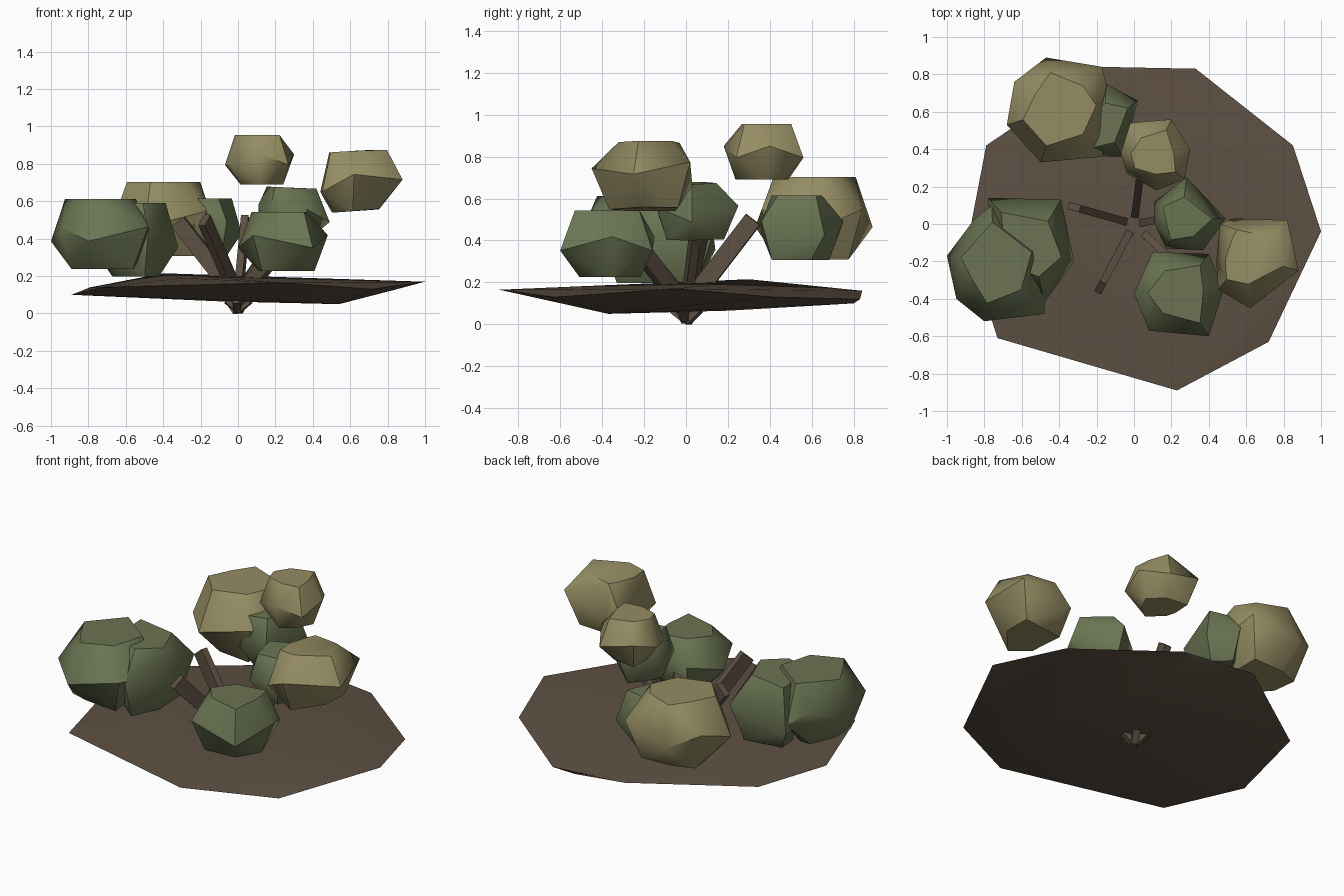
import bpy, bmesh, math
from mathutils import Vector

cube = bpy.data.objects.get("Cube")
if cube:
    bpy.data.objects.remove(cube)


def material(name, colour):
    mat = bpy.data.materials.new(name)
    mat.use_nodes = True
    mat.diffuse_color = (*colour, 1)
    mat.node_tree.nodes["Principled BSDF"].inputs["Base Color"].default_value = (*colour, 1)
    return mat


olive = material("olive yellow", (.30, .265, .125))
green = material("leaf green", (.145, .175, .085))
brown = material("bark brown", (.11, .08, .055))


def finish(name, bm, mat, angle=None):
    bmesh.ops.recalc_face_normals(bm, faces=bm.faces)
    mesh = bpy.data.meshes.new(name)
    bm.to_mesh(mesh)
    bm.free()
    mesh.materials.append(mat)
    obj = bpy.data.objects.new(name, mesh)
    bpy.context.collection.objects.link(obj)
    if angle:
        bpy.ops.object.select_all(action='DESELECT')
        obj.select_set(True)
        bpy.context.view_layer.objects.active = obj
        bpy.ops.object.shade_smooth_by_angle(angle=math.radians(angle))
    return obj


def hull(name, points, mat, angle=None):
    """Faceted solid wrapped tightly around a few points."""
    bm = bmesh.new()
    for point in points:
        bm.verts.new(point)
    result = bmesh.ops.convex_hull(bm, input=bm.verts[:])
    loose = {g for g in result["geom_interior"] + result["geom_unused"]
             if isinstance(g, bmesh.types.BMVert) and g.is_valid}
    bmesh.ops.delete(bm, geom=list(loose), context='VERTS')
    bmesh.ops.dissolve_limit(bm, angle_limit=math.radians(2),
                             verts=bm.verts[:], edges=bm.edges[:])
    return finish(name, bm, mat, angle)


def leaf_clump(name, mat, low, high, outline, tilt=(0, 0)):
    """Lumpy clump: a wide uneven middle ring with smaller, tilted caps."""
    cx = sum(x for x, y in outline) / len(outline)
    cy = sum(y for x, y in outline) / len(outline)
    middle, half = (low + high) / 2, (high - low) / 2
    points = []
    for i, (x, y) in enumerate(outline):
        dx, dy = x - cx, y - cy
        slope = dx * tilt[0] + dy * tilt[1]
        wobble = half * (.2 if i % 2 else -.2)
        points.append((x, y, middle + wobble + slope))
        for side in (-1, 1):
            size = .62 + .08 * side * (-1) ** i
            z = middle + side * half * .96 + slope * .3
            points.append((cx + dx * size, cy + dy * size, min(high, max(low, z))))
    hull(name, points, mat, 40)


def stick(name, start, end, wide=.085, thin=.04):
    """Flat stick whose broad side follows its lean."""
    start, end = Vector(start), Vector(end)
    axis = (end - start).normalized()
    across = axis.cross(Vector((0, 0, 1))).normalized()
    up = across.cross(axis)
    hull(name, [p + across * a * thin / 2 + up * u * wide / 2
                for p in (start, end) for a in (-1, 1) for u in (-1, 1)], brown)


# Uneven slab of earth
rim = [(-.79, .42, .14), (-.17, .84, .16), (.33, .83, .12), (.85, .42, .13),
       (1, -.04, .17), (.72, -.63, .13), (.23, -.89, .165), (-.73, -.61, .14), (-.89, -.1, .1)]
crown = [(-.4, .3, .215), (.3, -.1, .19), (-.3, -.3, .19)]
underside = [(.54, -.37, .05), (-.1, .2, .065), (.2, .8, .1)]
hull("earth_slab", rim + crown + underside, brown, 30)

# Sticks crossing at the foot and fanning outward
tips = [(-.32, .09, .49), (-.18, -.34, .5), (.04, .32, .5), (.26, -.25, .4), (.28, .05, .48)]
for i, tip in enumerate(tips):
    foot = Vector((-tip[0] * .13, -tip[1] * .13, .03))
    stick(f"stick_{i + 1}", foot, tip)

# Olive clumps
leaf_clump("olive_clump_back", olive, .30, .71,
           [(-.68, .53), (-.64, .76), (-.47, .89), (-.17, .84), (-.12, .64), (-.17, .36), (-.5, .33)])
leaf_clump("olive_clump_top", olive, .685, .96,
           [(-.07, .38), (-.02, .54), (.2, .56), (.3, .4), (.27, .24), (.12, .18), (-.04, .27)])
leaf_clump("olive_clump_left", olive, .54, .875,
           [(.44, -.2), (.46, 0), (.53, .03), (.82, .02), (.88, -.25), (.62, -.45), (.45, -.35)],
           (.15, 0))

# Green clumps
leaf_clump("green_clump_right_outer", green, .23, .62,
           [(-1, -.17), (-.95, -.4), (-.8, -.52), (-.48, -.48), (-.46, -.13), (-.7, -.03),
            (-.76, .1), (-.85, .03)])
leaf_clump("green_clump_right_inner", green, .19, .60,
           [(-.78, .14), (-.39, .13), (-.32, -.2), (-.48, -.42), (-.75, -.25)])
leaf_clump("green_clump_back", green, .30, .62,
           [(-.35, .5), (-.15, .75), (.02, .66), (-.06, .36), (-.24, .36)])
leaf_clump("green_clump_front", green, .22, .55,
           [(0, -.37), (.08, -.57), (.4, -.6), (.48, -.35), (.4, -.16), (.1, -.15)])
leaf_clump("green_clump_centre", green, .40, .68,
           [(.11, .12), (.28, .25), (.49, .03), (.37, -.14), (.17, -.13), (.11, 0)], (-.1, 0))
